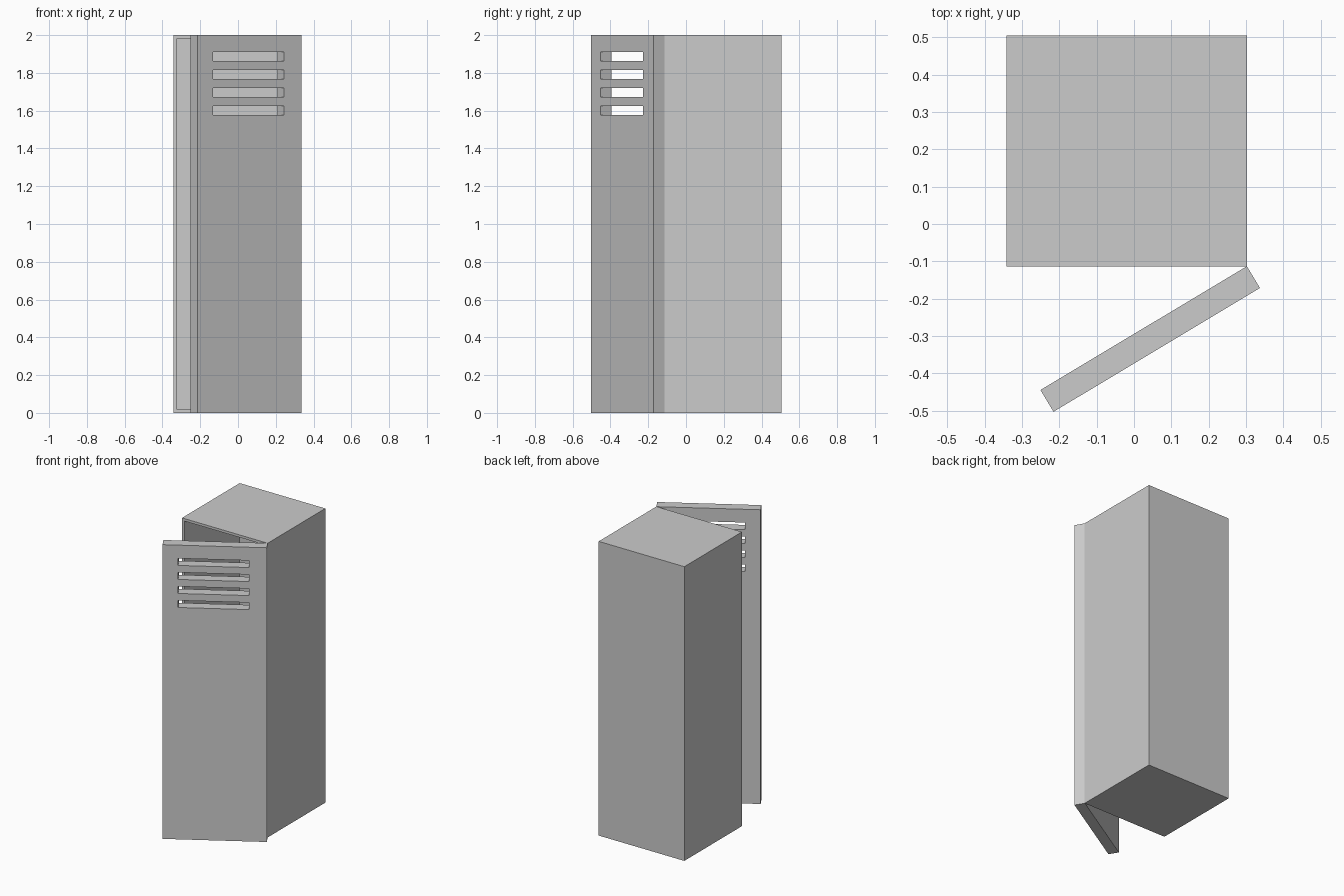
import bpy, bmesh
from math import atan2
from mathutils import Matrix, Vector

if "Cube" in bpy.data.objects:
    bpy.data.objects.remove(bpy.data.objects["Cube"])


def box(name, lo, hi):
    """Axis-aligned box between two corners."""
    lo, hi = Vector(lo), Vector(hi)
    bm = bmesh.new()
    bmesh.ops.create_cube(bm, size=1)
    for v in bm.verts:
        v.co = Vector((lo[i] + (v.co[i] + 0.5) * (hi[i] - lo[i]) for i in range(3)))
    me = bpy.data.meshes.new(name)
    bm.to_mesh(me)
    bm.free()
    ob = bpy.data.objects.new(name, me)
    bpy.context.collection.objects.link(ob)
    return ob


WALL, HEIGHT = 0.024, 2.0

# cabinet: box with its front face inset and pushed in to make the cavity
cabinet = box("locker_body", (-0.341, -0.114, 0), (0.303, 0.505, HEIGHT))
bm = bmesh.new()
bm.from_mesh(cabinet.data)
bm.normal_update()
front = min(bm.faces, key=lambda f: f.calc_center_median().y)
bmesh.ops.inset_region(bm, faces=[front], thickness=WALL)
ret = bmesh.ops.extrude_face_region(bm, geom=[front])
verts = [g for g in ret["geom"] if isinstance(g, bmesh.types.BMVert)]
bmesh.ops.translate(bm, verts=verts, vec=(0, 0.619 - WALL, 0))
if front.is_valid:
    bmesh.ops.delete(bm, geom=[front], context="FACES_ONLY")
bmesh.ops.recalc_face_normals(bm, faces=bm.faces)
bm.to_mesh(cabinet.data)
bm.free()

# door: built closed with the hinge at its origin, assembled around the vents
W, T = 0.644, 0.068
door = box("door", (-W, -T, 0), (0, 0, HEIGHT))
hinge = Matrix.Translation((0.302, -0.113, 0)) @ Matrix.Rotation(atan2(0.331, 0.552), 4, "Z")
door.matrix_world = hinge

# four vent slots cut right through the door
for i in range(4):
    z = 1.886 - i * 0.0953
    slot = box(f"vent_cutter_{i}", (-W + 0.096, -T - 0.05, z - 0.024), (-W + 0.535, 0.05, z + 0.024))
    slot.matrix_world = hinge
    slot.hide_render = True
    slot.hide_set(True)
    cut = door.modifiers.new(f"vent_{i}", "BOOLEAN")
    cut.operation = "DIFFERENCE"
    cut.solver = "EXACT"
    cut.object = slot
